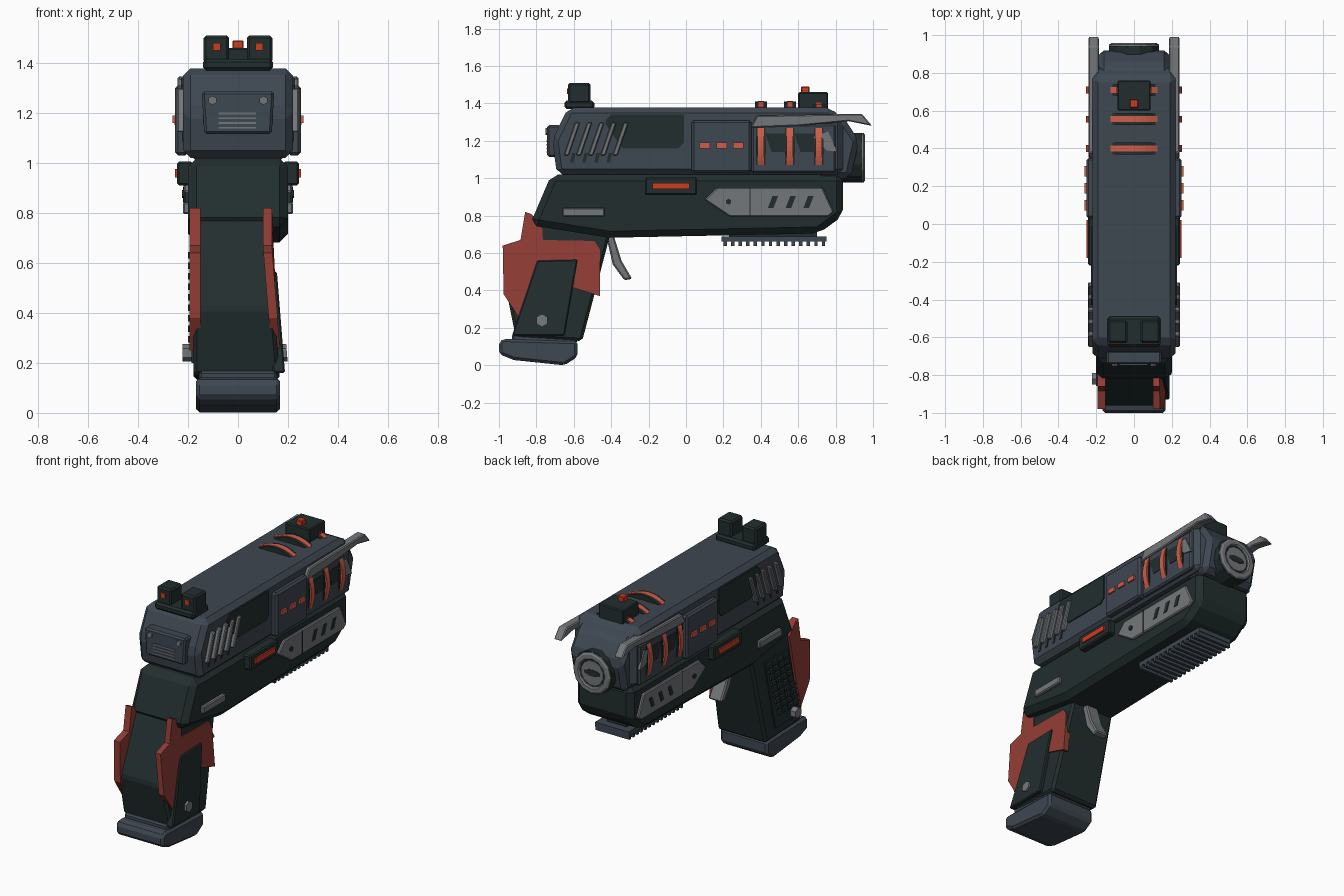
import bpy, bmesh, math
from mathutils import Vector

cube = bpy.data.objects.get("Cube")
if cube:
    bpy.data.objects.remove(cube)


def material(name, r, g, b):
    m = bpy.data.materials.new(name)
    m.use_nodes = True
    m.diffuse_color = (r, g, b, 1)
    shader = next(n for n in m.node_tree.nodes if n.type == 'BSDF_PRINCIPLED')
    shader.inputs["Base Color"].default_value = (r, g, b, 1)
    shader.inputs["Roughness"].default_value = 0.7
    return m


STEEL = material("blue_grey_steel", .048, .063, .083)
DARK = material("dark_green_polymer", .016, .027, .027)
GREY = material("light_grey_metal", .175, .185, .195)
RED = material("brick_red", .29, .047, .036)
CORAL = material("coral_stripe", .62, .11, .065)
GLOW = material("bright_orange", .6, .045, .015)


def finish(name, bm, mat, bevel=0, mirror=False):
    bmesh.ops.recalc_face_normals(bm, faces=bm.faces)
    mesh = bpy.data.meshes.new(name)
    bm.to_mesh(mesh)
    bm.free()
    mesh.materials.append(mat)
    ob = bpy.data.objects.new(name, mesh)
    bpy.context.scene.collection.objects.link(ob)
    if bevel:
        mod = ob.modifiers.new("Bevel", 'BEVEL')
        mod.width = bevel
        mod.segments = 1
        mod.limit_method = 'ANGLE'
    if mirror:
        ob.modifiers.new("Mirror", 'MIRROR')
    return ob


def prism(name, pts, lo, hi, mat, axis='x', bevel=0, mirror=False, flare=False):
    """Extrude an outline: (y, z) along x, or (x, z) along y."""
    place = (lambda a, b, d: (d, a, b)) if axis == 'x' else (lambda a, b, d: (a, d, b))
    bm = bmesh.new()
    face = bm.faces.new([bm.verts.new(place(a, b, lo)) for a, b in pts])
    out = bmesh.ops.extrude_face_region(bm, geom=[face])
    moved = [v for v in out['geom'] if isinstance(v, bmesh.types.BMVert)]
    bmesh.ops.translate(bm, verts=moved, vec=Vector(place(0, 0, hi - lo)))
    if flare:  # left side of the grip widens towards its foot
        for v in bm.verts:
            if v.co.x > 0:
                v.co.x += max(0, .66 - v.co.z) * .08
    return finish(name, bm, mat, bevel, mirror)


def box(name, x, y, z, mat, bevel=0, mirror=False):
    return prism(name, [(y[0], z[0]), (y[1], z[0]), (y[1], z[1]), (y[0], z[1])],
                 x[0], x[1], mat, bevel=bevel, mirror=mirror)


def slanted(y, z, width, height, lean):
    h, w = height / 2, width / 2
    return [(y - w - lean, z - h), (y + w - lean, z - h), (y + w + lean, z + h), (y - w + lean, z + h)]


def disc(a, b, r, n, squash=1):
    return [(a + r * math.cos(math.tau * (i + .5) / n), b + squash * r * math.sin(math.tau * (i + .5) / n))
            for i in range(n)]


def bow(half, base, rise, thick, n=8):
    """Outline of a shallow bowed strip: (position along, height)."""
    top = [(half * (2 * i / n - 1), base + rise * (1 - (2 * i / n - 1) ** 2)) for i in range(n + 1)]
    return top + [(a, b - thick) for a, b in reversed(top)]


def ring(name, profile, centre, mat, steps=12):
    """Turn a closed (radius, y) outline around the barrel axis."""
    bm = bmesh.new()
    vs = [bm.verts.new((r, y, centre)) for r, y in profile]
    es = [bm.edges.new((vs[i], vs[i - 1])) for i in range(len(vs))]
    bmesh.ops.spin(bm, geom=vs + es, cent=(0, 0, centre), axis=(0, 1, 0), angle=math.tau, steps=steps)
    bmesh.ops.remove_doubles(bm, verts=bm.verts, dist=.0005)
    return finish(name, bm, mat)


# Slide and nose
prism("slide", [(-.69, 1.02), (-.715, 1.205), (-.63, 1.378), (.78, 1.378), (.84, 1.3), (.84, 1.02)],
      -.22, .22, STEEL, bevel=.03)
prism("slide_nose", [(.7, 1.0), (.88, 1.0), (.925, 1.2), (.86, 1.3), (.81, 1.35), (.7, 1.35)],
      -.19, .19, STEEL, bevel=.03)
box("slide_side_block", (.2, .252), (.03, .35), (1.03, 1.31), STEEL, .012, True)
box("slide_fore_panel", (.2, .232), (.35, .8), (1.03, 1.29), STEEL, .01, True)
prism("ejection_panel", [(-.43, 1.31), (-.4, 1.34), (-.01, 1.34), (-.01, 1.19), (-.04, 1.16), (-.34, 1.16), (-.43, 1.29)],
      .2, .227, DARK, mirror=True)
prism("side_rail", [(.345, 1.27), (.38, 1.335), (.94, 1.345), (.995, 1.28), (.87, 1.305), (.6, 1.28)],
      .185, .242, GREY, bevel=.006, mirror=True)

# Slanted grip ribs and slots at the rear of the slide
for i in range(5):
    y = -.61 + .065 * i
    prism("slide_rib", slanted(y, 1.21, .026, .175, .03), .2, .243, GREY, bevel=.005, mirror=True)
    if i < 4:
        prism("slide_slot", slanted(y + .005, 1.11, .018, .05, .006), .2, .224, DARK, mirror=True)

# Coral dashes and bowed stripes
for y in (.1, .19, .28):
    box("side_dash", (.24, .262), (y - .028, y + .028), (1.16, 1.19), CORAL, mirror=True)
for y in (.4, .555, .71):
    strip = [(h, 1.17 + a) for a, h in bow(.1, .232, .022, .02)]
    prism("side_stripe", strip, y - .018, y + .018, CORAL, 'y', mirror=True)
    prism("side_stripe_backing", [(h, 1.17 + a) for a, h in bow(.1, .232, .01, .02)],
          y - .026, y + .026, DARK, 'y', mirror=True)
    prism("top_stripe", bow(.125, 1.38, .033, .015), y - .016, y + .016, CORAL, 'y')
    prism("top_stripe_backing", bow(.12, 1.375, .035, .03), y - .032, y + .032, DARK, 'y')
for y in (.478, .633):
    prism("fore_recess", [(y - .055, 1.24), (y + .055, 1.24), (y + .055, 1.14), (y - .02, 1.14)],
          .225, .236, DARK, mirror=True)
prism("fore_wedge", [(.68, 1.22), (.76, 1.25), (.81, 1.14), (.75, 1.15)], .225, .24, GREY, mirror=True)

# Muzzle
AXIS = 1.11
prism("muzzle_collar", disc(0, AXIS, .137, 12), .82, .942, DARK, 'y')
ring("muzzle_ring", [(.088, .93), (.132, .93), (.132, .95), (.12, .958), (.096, .958), (.088, .95)], AXIS, GREY)
prism("bore_plug", disc(0, AXIS, .078, 12), .93, .947, GREY, 'y')
prism("bore_slot", disc(0, AXIS, .06, 8, .35), .94, .95, DARK, 'y')

# Rear cover plate with lines and screws
prism("rear_plate", [(-.145, 1.285), (.145, 1.285), (.135, 1.115), (-.135, 1.115)], -.742, -.67, STEEL, 'y', .01)
for i in range(4):
    box("rear_plate_line", (-.078, .072), (-.747, -.735), (1.137 + .019 * i, 1.144 + .019 * i), GREY)
prism("rear_plate_screw", disc(.102, 1.25, .018, 6), -.752, -.73, GREY, 'y', mirror=True)

# Sights
box("rear_sight_base", (-.14, .14), (-.65, -.49), (1.37, 1.415), DARK, .012)
box("rear_sight_post", (.035, .137), (-.63, -.51), (1.4, 1.51), DARK, .01, True)
box("rear_sight_dot", (.07, .1), (-.636, -.62), (1.45, 1.48), GLOW, mirror=True)
box("front_sight_block", (-.087, .087), (.6, .76), (1.36, 1.46), DARK, .006)
box("front_sight_bead", (-.022, .022), (.615, .66), (1.45, 1.49), GLOW, .004)
box("front_sight_side_dot", (.07, .092), (.695, .725), (1.38, 1.405), GLOW, mirror=True)

# Frame
prism("frame", [(-.835, .75), (-.72, 1.02), (.84, 1.02), (.84, .8), (.71, .705), (-.41, .682)],
      -.2, .2, DARK, bevel=.035)
prism("frame_plate", [(.1, .885), (.165, .95), (.73, .95), (.79, .82), (.76, .795), (.235, .795)],
      .19, .216, GREY, bevel=.006, mirror=True)
box("frame_plate_seam", (.2, .2175), (.34, .344), (.797, .948), DARK, mirror=True)
for y in (.465, .56, .655):
    prism("frame_plate_slot", slanted(y, .873, .03, .062, .012), .2, .22, DARK, mirror=True)
prism("frame_plate_bolt", disc(.228, .875, .016, 6), .2, .223, DARK, mirror=True)
box("selector_housing", (.18, .243), (-.22, .06), (.91, 1.005), DARK, .008, True)
box("selector_light", (.23, .252), (-.18, .02), (.942, .975), GLOW, mirror=True)
box("frame_side_bar", (.19, .22), (-.66, -.435), (.795, .842), GREY, .006, True)

# Accessory rail
box("under_rail", (-.12, .12), (.19, .75), (.662, .69), STEEL)
box("under_rail_mount", (-.07, .07), (.23, .7), (.68, .72), DARK)
for i in range(14):
    y = .2 + .0405 * i
    box("under_rail_tooth", (-.12, .12), (y, y + .018), (.638, .665), STEEL)

# Trigger
prism("trigger", [(-.43, .7), (-.385, .69), (-.345, .56), (-.288, .462), (-.33, .455), (-.392, .54), (-.41, .62)],
      -.045, .045, GREY, bevel=.008)

# Grip, foot and side panels
prism("grip", [(-.8, .8), (-.965, .42), (-.91, .15), (-.555, .13), (-.4, .72)],
      -.178, .125, DARK, bevel=.015, flare=True)
prism("left_red_guard", [(-.86, .82), (-.83, .81), (-.77, .76), (-.765, .67), (-.49, .665), (-.46, .62), (-.46, .37),
                         (-.62, .42), (-.78, .45), (-.89, .25), (-.975, .38), (-.98, .64), (-.885, .67)],
      .1, .136, RED, flare=True)
prism("left_grip_panel", [(-.795, .56), (-.58, .565), (-.65, .16), (-.93, .16)],
      .1, .148, DARK, bevel=.006, flare=True)
prism("left_grip_bolt", disc(-.77, .24, .035, 6), .14, .162, GREY, flare=True)
prism("right_red_guard", [(-.86, .82), (-.83, .81), (-.77, .74), (-.84, .42), (-.89, .25),
                          (-.975, .38), (-.98, .64), (-.885, .67)], -.193, -.15, RED)
prism("right_grip_panel", [(-.77, .66), (-.53, .66), (-.64, .2), (-.87, .2)], -.186, -.16, DARK)
for row in range(9):
    for col in range(4):
        y, z = -.735 + .055 * col - .013 * row, .63 - .042 * row
        box("right_grip_stud", (-.2, -.18), (y - .019, y + .019), (z - .013, z + .013), DARK)
prism("right_grip_bolt", disc(-.82, .24, .035, 6), -.222, -.17, GREY)
box("grip_neck", (-.155, .155), (-.93, -.58), (.12, .168), STEEL, .01)
prism("grip_foot", [(-1, .06), (-1, .125), (-.975, .142), (-.58, .13), (-.58, .045), (-.65, 0), (-.92, .028)],
      -.168, .168, STEEL, bevel=.015)
